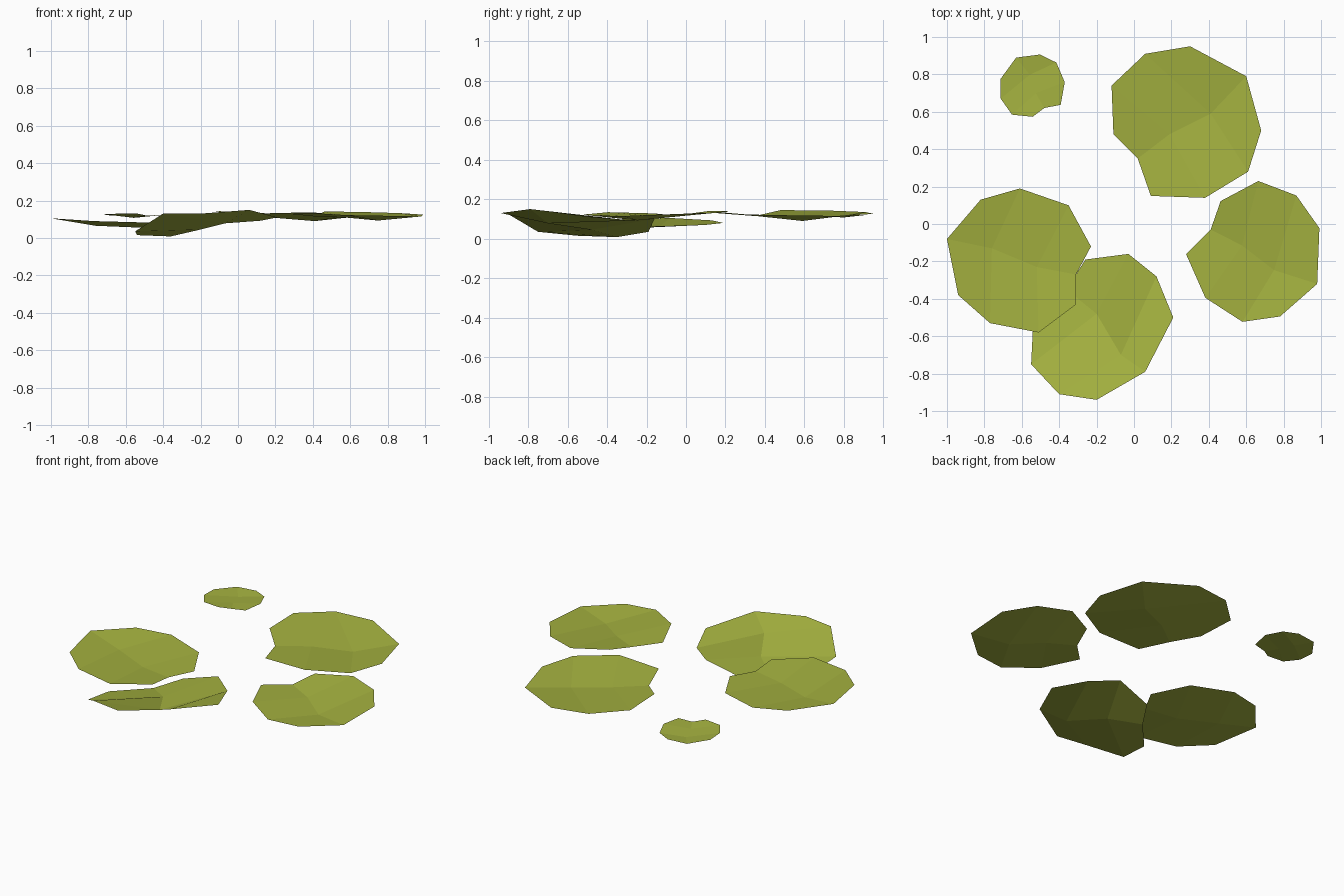
import bpy, math
from mathutils import Matrix, Vector

if "Cube" in bpy.data.objects:
    bpy.data.objects.remove(bpy.data.objects["Cube"])

leaf = bpy.data.materials.new("leaf green")
leaf.diffuse_color = (0.37, 0.44, 0.05, 1)
leaf.use_nodes = True
leaf.node_tree.nodes["Principled BSDF"].inputs["Base Color"].default_value = leaf.diffuse_color

# Every pad: fold line (notch, two inner points, tip) plus right and left rim, notch to tip
BASE = [
    [(0, 0, 0), (.17, .13, -.007), (.39, .24, -.025), (.58, .44, 0)],
    [(.07, -.20, .015), (.36, -.21, .022), (.59, -.07, .008), (.66, .15, .004)],
    [(-.13, .13, .03), (-.14, .39, .027), (.04, .56, .02), (.28, .60, .011)],
]
LEFT_PAD = [
    [(-.31, -.27, .06), (-.52, -.23, .055), (-.76, -.13, .065), (-1, -.08, .105)],
    [(-.23, -.12, .063), (-.35, .10, .07), (-.61, .19, .08), (-.82, .13, .093)],
    [(-.31, -.43, .075), (-.51, -.58, .083), (-.77, -.53, .09), (-.94, -.38, .097)],
]
CURLED_PAD = [
    [(-.36, -.35, .008), (-.20, -.48, .045), (-.07, -.70, .078), (.06, -.79, .15)],
    [(-.54, -.55, .015), (-.55, -.75, .035), (-.40, -.91, .13), (-.20, -.94, .13)],
    [(-.26, -.19, .035), (-.03, -.16, .10), (.12, -.28, .092), (.21, -.50, .11)],
]


def pad(name, shape, matrix=Matrix()):
    fold, right, left = shape
    verts = [matrix @ Vector(p) for p in fold + right + left]
    faces = []
    for s in (4, 8):  # three quads on each side of the fold
        faces += [(0, s, s + 1, 1), (1, s + 1, s + 2, 2), (2, s + 2, s + 3, 3), ]
    # the tip quad shares the last rim point
    me = bpy.data.meshes.new(name)
    # make every face point upward
    up = []
    for f in faces:
        a, b, c, d = (verts[i] for i in f)
        up.append(f if (c - a).cross(d - b).z > 0 else f[::-1])
    me.from_pydata(verts, [], up)
    me.materials.append(leaf)
    ob = bpy.data.objects.new(name, me)
    bpy.context.collection.objects.link(ob)


def place(x, y, z, angle, scale):
    return (Matrix.Translation((x, y, z))
            @ Matrix.Rotation(math.radians(angle), 4, 'Z') @ Matrix.Scale(scale, 4))


# Three flat pads share one outline
pad("large_back_pad", BASE, place(.02, .35, .115, 0, 1))
pad("right_pad", BASE, place(.41, -.03, .115, -64.2, .878))
pad("small_pad", BASE, place(-.48, .62, .118, 81.9, .424))
# Overlapping pair at the left
pad("left_pad", LEFT_PAD)
pad("curled_front_pad", CURLED_PAD)
